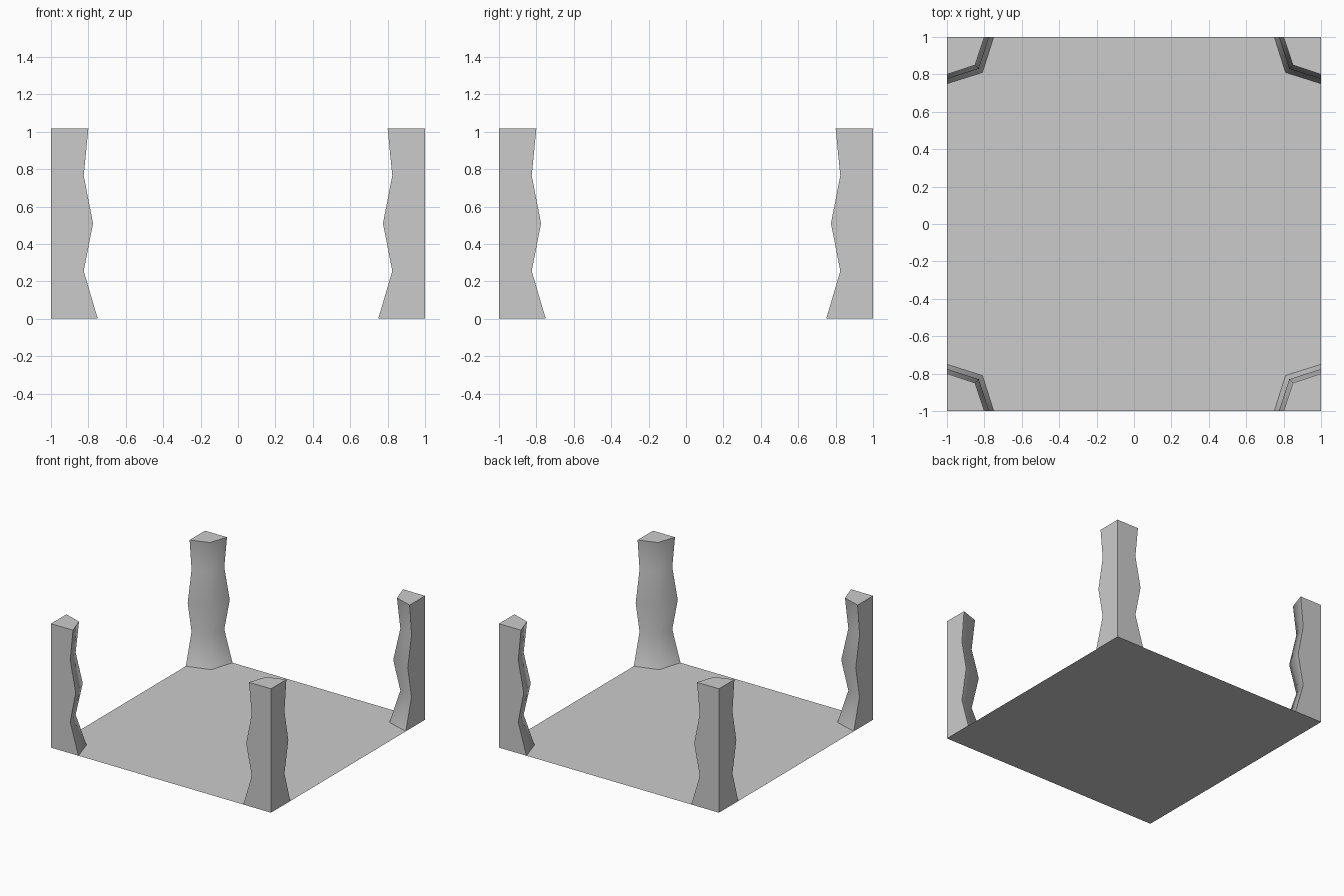
import bpy, bmesh, math
from mathutils import Matrix

if "Cube" in bpy.data.objects:
    bpy.data.objects.remove(bpy.data.objects["Cube"])

# Post profile: (height, width along each outer side, inner ridge offset)
PROFILE = [(0, 0.25, 0.19), (0.255, 0.175, 0.132), (0.51, 0.225, 0.17),
           (0.765, 0.175, 0.132), (1.018, 0.20, 0.15)]


def make_object(name, bm):
    bmesh.ops.recalc_face_normals(bm, faces=bm.faces)
    mesh = bpy.data.meshes.new(name)
    bm.to_mesh(mesh)
    bm.free()
    obj = bpy.data.objects.new(name, mesh)
    bpy.context.collection.objects.link(obj)
    return obj


def make_post(name, angle):
    bm = bmesh.new()
    rings = []
    for z, w, d in PROFILE:
        section = [(1, 1), (1 - w, 1), (1 - d, 1 - d), (1, 1 - w)]
        rings.append([bm.verts.new((x, y, z)) for x, y in section])
    for lower, upper in zip(rings, rings[1:]):
        for i in range(4):
            j = (i + 1) % 4
            bm.faces.new((lower[i], lower[j], upper[j], upper[i]))
    bm.faces.new(rings[-1])
    bm.transform(Matrix.Rotation(angle, 4, 'Z'))
    post = make_object(name, bm)
    bpy.ops.object.select_all(action='DESELECT')
    post.select_set(True)
    bpy.context.view_layer.objects.active = post
    bpy.ops.object.shade_smooth_by_angle(angle=math.radians(62))


# Flat floor sheet
floor = bmesh.new()
bmesh.ops.create_grid(floor, x_segments=1, y_segments=1, size=1)
make_object("floor", floor)

# Four corner posts, open where they meet the floor
for k, corner in enumerate(("back_right", "back_left", "front_left", "front_right")):
    make_post(corner + "_post", k * math.pi / 2)
